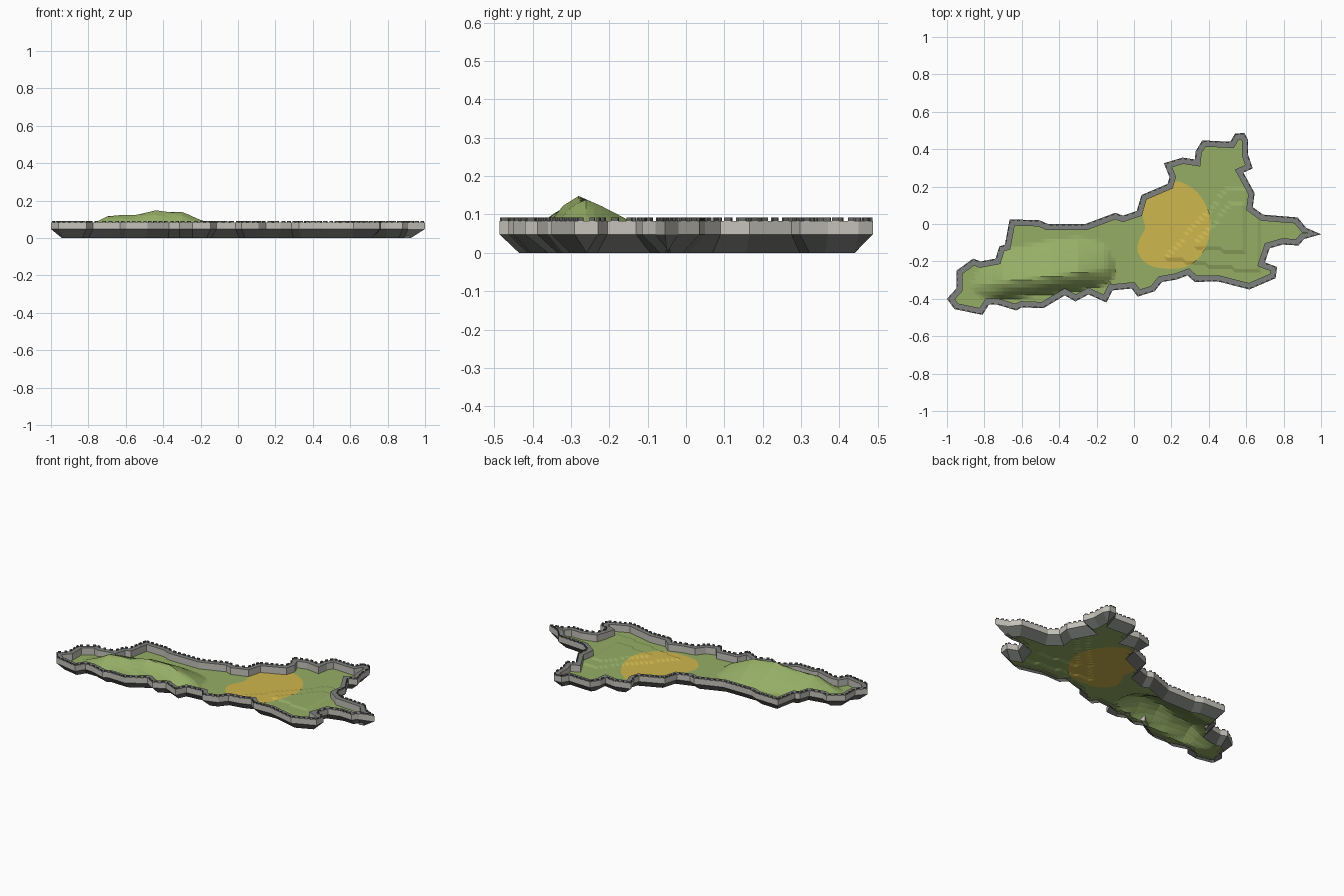
import bpy, math, random
from mathutils import Vector
from mathutils.geometry import delaunay_2d_cdt

if "Cube" in bpy.data.objects:
    bpy.data.objects.remove(bpy.data.objects["Cube"])

random.seed(4)


def material(name, rgb):
    m = bpy.data.materials.new(name)
    lin = [((c / 255 + 0.055) / 1.055) ** 2.4 for c in rgb]
    m.diffuse_color = (*lin, 1)
    m.use_nodes = True
    m.node_tree.nodes["Principled BSDF"].inputs["Base Color"].default_value = m.diffuse_color
    return m


GRASS = material("grass green", (149, 174, 102))
SAND = material("sand yellow", (206, 183, 78))
STONE = material("light stone", (196, 193, 185))
WALK = material("walkway grey", (126, 129, 126))
ROCK = material("dark rock", (110, 113, 109))
DARK = material("merlon grey", (96, 99, 96))

# Coast outline, clockwise from the west tip
COAST = [(-1, -.4), (-.95, -.345), (-.95, -.25), (-.86, -.185), (-.82, -.2), (-.74, -.185),
         (-.72, -.12), (-.69, -.11), (-.665, .025), (-.505, .02), (-.46, 0), (-.26, 0),
         (-.1, .06), (-.06, .045), (.015, .07), (.04, .155), (.18, .215), (.19, .25),
         (.16, .325), (.26, .355), (.325, .345), (.33, .39), (.365, .447), (.515, .44),
         (.54, .483), (.59, .487), (.61, .45), (.61, .37), (.635, .297), (.585, .275),
         (.645, .165), (.635, .09), (.69, .05), (.875, .035), (.92, -.02), (1, -.055),
         (.91, -.08), (.88, -.115), (.795, -.11), (.725, -.13), (.7, -.205), (.765, -.23),
         (.757, -.29), (.617, -.35), (.447, -.307), (.325, -.31), (.286, -.275),
         (.227, -.297), (.15, -.31), (.11, -.36), (.02, -.388), (-.013, -.345),
         (-.115, -.355), (-.147, -.42), (-.243, -.377), (-.313, -.414), (-.37, -.382),
         (-.484, -.45), (-.6, -.446), (-.63, -.462), (-.735, -.43), (-.775, -.43),
         (-.81, -.486), (-.96, -.455)]
COAST = [Vector(p) for p in COAST]
N = len(COAST)

# Sandy patch outline
PATCH = [(.2, .225), (.3, .2), (.375, .12), (.41, .01), (.385, -.12), (.31, -.215), (.2, -.24),
         (.08, -.22), (.02, -.15), (.03, -.08), (.06, -.02), (.045, .05), (.065, .125)]


def inset(d):
    """Coast outline moved inward by d, with limited corner mitres."""
    out = []
    for i, p in enumerate(COAST):
        a = (p - COAST[i - 1]).normalized()
        b = (COAST[(i + 1) % N] - p).normalized()
        na, nb = Vector((a.y, -a.x)), Vector((b.y, -b.x))
        m = (na + nb).normalized()
        out.append(p + m * d * min(1 / max(m.dot(na), .1), 1.7))
    return out


def inside(p, poly):
    hit = False
    for i, b in enumerate(poly):
        a = poly[i - 1]
        if (a[1] > p[1]) != (b[1] > p[1]):
            if p[0] < (b[0] - a[0]) * (p[1] - a[1]) / (b[1] - a[1]) + a[0]:
                hit = not hit
    return hit


def interp(x, pts):
    if x <= pts[0][0]:
        return pts[0][1]
    for (x0, y0), (x1, y1) in zip(pts, pts[1:]):
        if x <= x1:
            return y0 + (y1 - y0) * (x - x0) / (x1 - x0)
    return pts[-1][1]


def make(name, verts, faces, mats, idx=None):
    me = bpy.data.meshes.new(name)
    me.from_pydata(verts, [], faces)
    for m in mats:
        me.materials.append(m)
    if idx:
        me.polygons.foreach_set("material_index", idx)
    me.update()
    ob = bpy.data.objects.new(name, me)
    bpy.context.collection.objects.link(ob)
    return ob


# Terrain height: flat ground, long western ridge, low terraced eastern rise
BASE = .04
RIDGE = [(-.92, .02), (-.76, .085), (-.7, .12), (-.55, .127), (-.44, .148), (-.3, .14),
         (-.2, .1), (-.15, .08), (-.07, .02)]
CROSS = [(-.39, 0), (-.35, .58), (-.32, .83), (-.28, 1), (-.24, .88), (-.18, .66),
         (-.15, .52), (-.09, .28), (-.05, 0)]


def height(x, y):
    hill = interp(x, RIDGE) * interp(y - .12 * (x + .44), CROSS)
    edge = min((x - .18 - .9 * max(y + .17, 0)), .68 - x, y + .19 + .15 * (x - .2), .2 - y)
    steps = sum(.006 for e in (0, .09) if edge > e)
    return max(BASE + steps, hill)


# Ground: triangulated grid cut along the coast and the sandy patch
ring = inset(.012)
verts = list(ring)
edges = [(i, (i + 1) % N) for i in range(N)]
k = len(PATCH)
smooth = []
for i in range(k):  # rounded patch outline
    p = [Vector(PATCH[(i + j) % k]) for j in (-1, 0, 1, 2)]
    for t in (0, .33, .67):
        smooth.append(.5 * (2 * p[1] + (p[2] - p[0]) * t
                            + (2 * p[0] - 5 * p[1] + 4 * p[2] - p[3]) * t * t
                            + (3 * p[1] - p[0] - 3 * p[2] + p[3]) * t ** 3))
s = len(smooth)
edges += [(N + i, N + (i + 1) % s) for i in range(s)]
verts += smooth
STEP = .02
for i in range(-50, 51):
    for j in range(-25, 26):
        q = Vector((i * STEP, j * STEP))
        if inside(q, ring):
            verts.append(q)
v2, _, tris, *_ = delaunay_2d_cdt(verts, edges, [], 0, 1e-5)
faces, idx = [], []
for f in tris:
    c = sum((v2[i] for i in f), Vector((0, 0))) / len(f)
    if inside(c, ring):
        faces.append(list(f))
        idx.append(1 if inside(c, smooth) else 0)
make("ground", [(v.x, v.y, height(v.x, v.y)) for v in v2], faces, [GRASS, SAND], idx)

# Wall and cliff: one profile swept around the coast
PROFILE = [(.045, 0), (0, .048), (0, .083), (.033, .083), (.033, .038)]
BANDS = [1, 0, 2, 0]
verts, faces, idx = [], [], []
for d, z in PROFILE:
    verts += [(p.x, p.y, z) for p in inset(d)]
for b, mat in enumerate(BANDS):
    for i in range(N):
        j = (i + 1) % N
        faces.append((b * N + j, b * N + i, (b + 1) * N + i, (b + 1) * N + j))
        idx.append(mat)
make("wall_and_cliff", verts, faces, [STONE, ROCK, WALK], idx)

# Merlons along the outer edge of the wall
verts, faces = [], []
for i, a in enumerate(COAST):
    b = COAST[(i + 1) % N]
    d = b - a
    u = d.normalized()
    n = Vector((u.y, -u.x))
    count = max(1, round(d.length / .033))
    for c in range(count):
        mid = a + d * (c + .5) / count
        half = random.uniform(.007, .01)
        o = len(verts)
        for z in (.082, .0915):
            for su, sn in ((-half, 0), (half, 0), (half, .007), (-half, .007)):
                q = mid + u * su + n * sn
                verts.append((q.x, q.y, z))
        faces += [tuple(o + e for e in f) for f in (
            (0, 1, 2, 3), (7, 6, 5, 4), (4, 5, 1, 0), (5, 6, 2, 1), (6, 7, 3, 2), (7, 4, 0, 3))]
make("merlons", verts, faces, [DARK])
